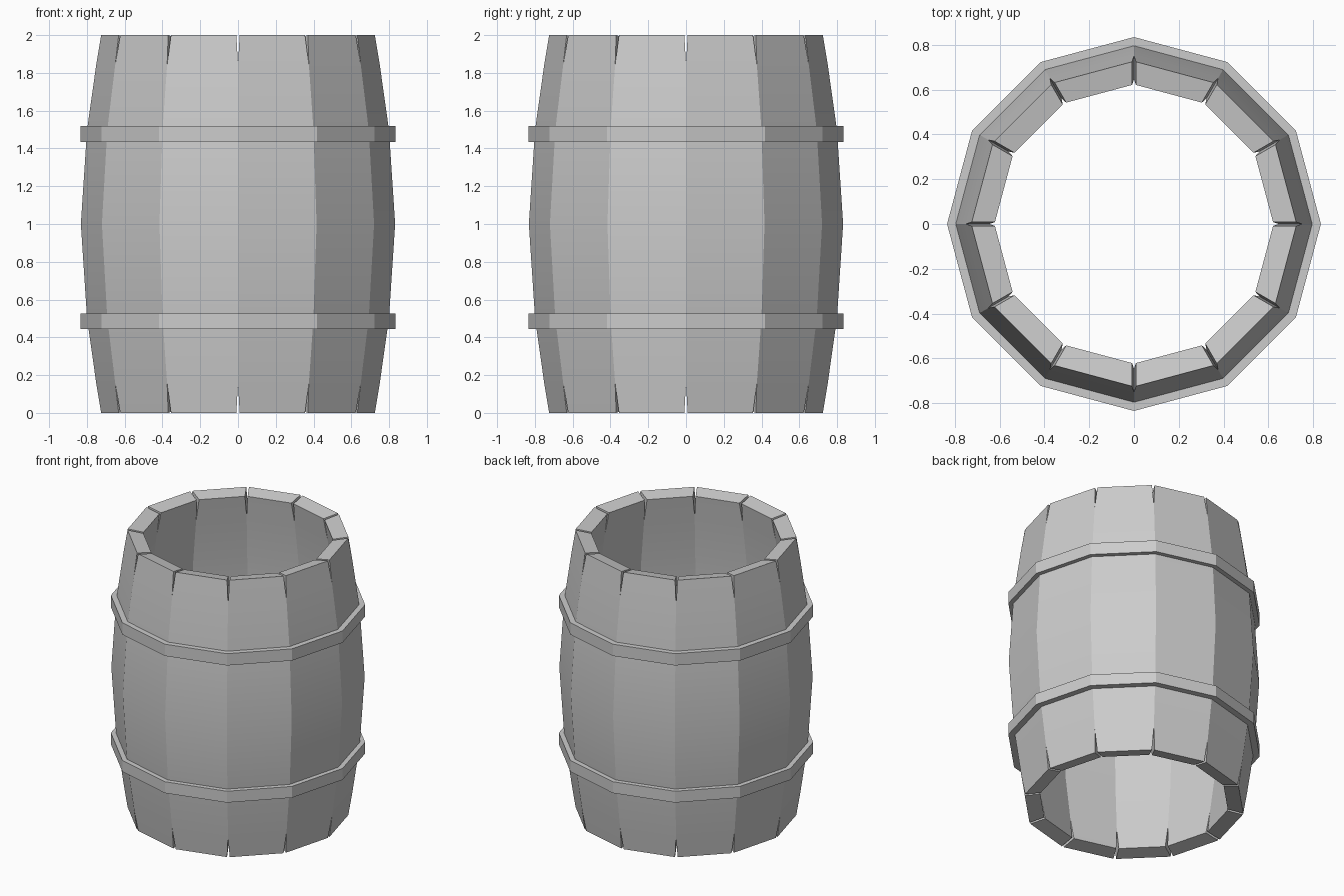
import bpy, bmesh
from math import cos, sin, tan, pi, radians

if "Cube" in bpy.data.objects:
    bpy.data.objects.remove(bpy.data.objects["Cube"])

SIDES = 12
STEP = 2 * pi / SIDES
COS_H, TAN_H = cos(STEP / 2), tan(STEP / 2)
THICK = 0.10

# lower half profile: height, corner radius, half gap between staves, rise of inner edge
HALF = [(0.0, 0.727, 0.009, 0.02), (0.16, 0.751, 0.0, 0.015),
        (0.5, 0.799, 0.0, 0.005), (1.0, 0.832, 0.0, 0.0)]
PROFILE = HALF + [(2 - z, r, g, -d) for z, r, g, d in reversed(HALF[:-1])]


def finish(bm, name, angle=20):
    bmesh.ops.recalc_face_normals(bm, faces=bm.faces)
    mesh = bpy.data.meshes.new(name)
    bm.to_mesh(mesh)
    bm.free()
    obj = bpy.data.objects.new(name, mesh)
    bpy.context.collection.objects.link(obj)
    bpy.ops.object.select_all(action='DESELECT')
    obj.select_set(True)
    bpy.context.view_layer.objects.active = obj
    bpy.ops.object.shade_smooth_by_angle(angle=radians(angle))
    return obj


def bridge(bm, a, b):
    n = len(a)
    for i in range(n):
        j = (i + 1) % n
        bm.faces.new((a[i], a[j], b[j], b[i]))


def stave(index):
    bm = bmesh.new()
    rings = []
    for z, r, gap, rise in PROFILE:
        outer = r * COS_H
        inner = outer - THICK
        wo, wi = outer * TAN_H - gap, inner * TAN_H - gap
        section = [(outer, -wo, z), (outer, wo, z),
                   (inner, wi, z + rise), (inner, -wi, z + rise)]
        rings.append([bm.verts.new(p) for p in section])
    for a, b in zip(rings, rings[1:]):
        bridge(bm, a, b)
    bm.faces.new(rings[0])
    bm.faces.new(rings[-1])
    obj = finish(bm, f"stave_{index + 1}")
    obj.rotation_euler.z = (index + 0.5) * STEP


def hoop(name, z0, z1, r_in=0.79, r_out=0.835):
    bm = bmesh.new()
    sections = []
    for i in range(SIDES):
        c, s = cos(i * STEP), sin(i * STEP)
        sections.append([bm.verts.new((r * c, r * s, z)) for r, z in
                         ((r_in, z0), (r_out, z0), (r_out, z1), (r_in, z1))])
    for i in range(SIDES):
        bridge(bm, sections[i], sections[(i + 1) % SIDES])
    finish(bm, name)


# wooden staves around the barrel
for k in range(SIDES):
    stave(k)

# two hoops
hoop("lower_hoop", 0.445, 0.527)
hoop("upper_hoop", 1.435, 1.52)
